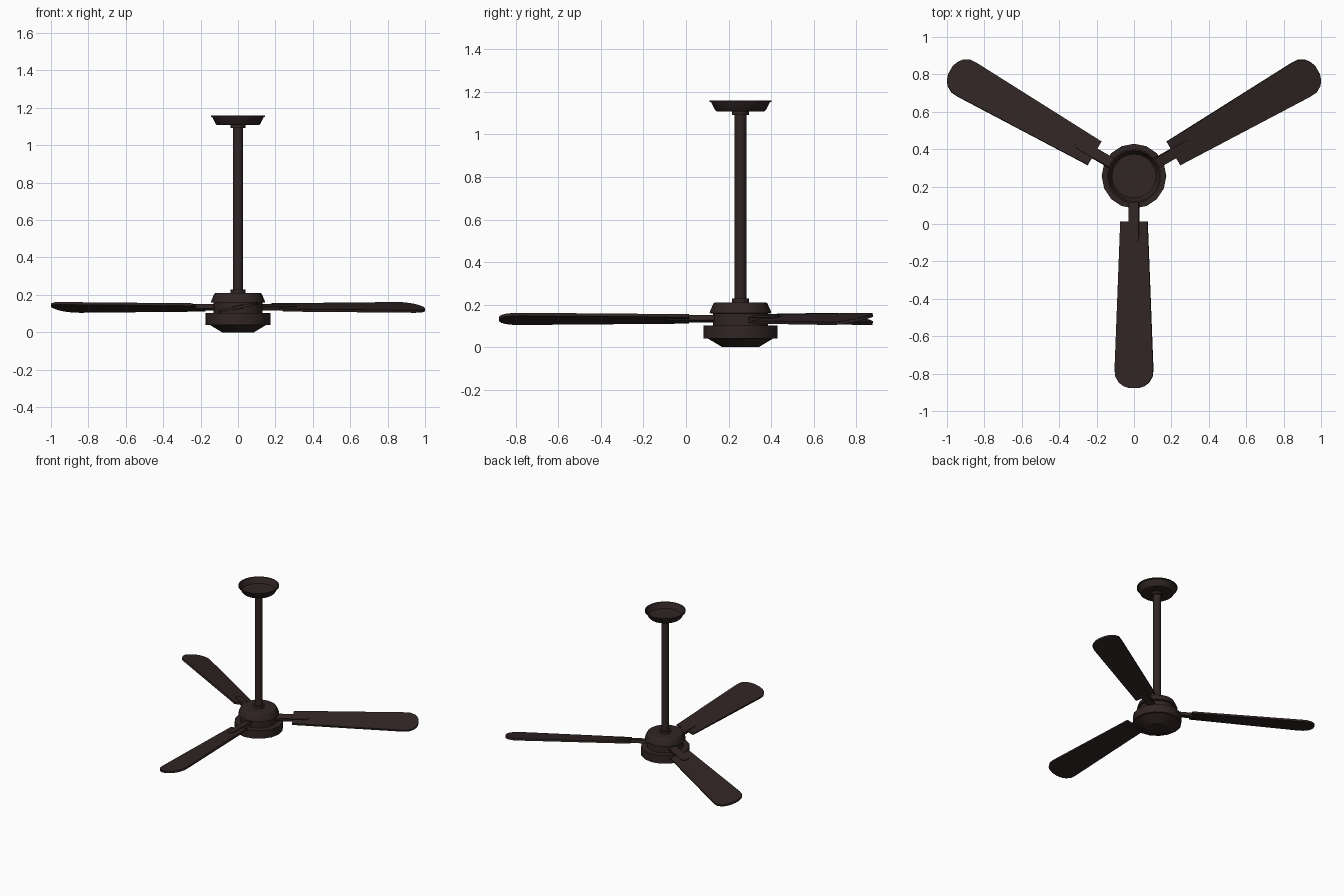
import bpy, bmesh, math
from mathutils import Matrix, Vector

if "Cube" in bpy.data.objects:
    bpy.data.objects.remove(bpy.data.objects["Cube"])

CY = 0.256        # fan axis position in y
BLADE_Z = 0.133   # height of the blade plane
PITCH = math.radians(12)

brown = bpy.data.materials.new("dark_brown")
brown.diffuse_color = (0.03, 0.0185, 0.018, 1)
brown.use_nodes = True
brown.node_tree.nodes["Principled BSDF"].inputs["Base Color"].default_value = brown.diffuse_color


def finish(name, bm, matrix=None):
    me = bpy.data.meshes.new(name)
    bm.to_mesh(me)
    bm.free()
    me.materials.append(brown)
    ob = bpy.data.objects.new(name, me)
    bpy.context.collection.objects.link(ob)
    ob.matrix_world = matrix or Matrix.Translation((0, CY, 0))
    bpy.ops.object.select_all(action='DESELECT')
    ob.select_set(True)
    bpy.context.view_layer.objects.active = ob
    bpy.ops.object.shade_smooth_by_angle(angle=math.radians(30))
    return ob


def lathe(name, profile, sides=16):
    """Spin an (r, z) profile about the fan axis."""
    bm = bmesh.new()
    vs = [bm.verts.new((r, 0, z)) for r, z in profile]
    es = [bm.edges.new(p) for p in zip(vs, vs[1:])]
    bmesh.ops.spin(bm, geom=vs + es, axis=(0, 0, 1), cent=(0, 0, 0),
                   angle=math.tau, steps=sides, use_duplicate=False)
    bmesh.ops.remove_doubles(bm, verts=bm.verts, dist=1e-5)
    bmesh.ops.recalc_face_normals(bm, faces=bm.faces)
    return finish(name, bm)


def slab(name, half, thick, matrix):
    """Flat plate, symmetric about its long axis, from (length, half width)."""
    outline = half + [(x, -w) for x, w in reversed(half)]
    bm = bmesh.new()
    f = bm.faces.new([bm.verts.new((x, w, -thick / 2)) for x, w in outline])
    ext = bmesh.ops.extrude_face_region(bm, geom=[f], use_keep_orig=True)
    top = [v for v in ext["geom"] if isinstance(v, bmesh.types.BMVert)]
    bmesh.ops.translate(bm, verts=top, vec=Vector((0, 0, thick)))
    bmesh.ops.recalc_face_normals(bm, faces=bm.faces)
    return finish(name, bm, matrix)


# Lower housing with tapered bottom
lathe("lower_housing", [(0, 0), (0.085, 0), (0.152, 0.04), (0.173, 0.04),
                        (0.173, 0.103), (0, 0.103)])
# Motor body with flared cap
lathe("motor_body", [(0, 0.1), (0.13, 0.1), (0.13, 0.158), (0.145, 0.16),
                     (0.142, 0.172), (0.126, 0.207), (0.12, 0.211), (0, 0.211)])
# Rod and its two collars
lathe("down_rod", [(0, 0.2), (0.028, 0.2), (0.028, 1.112), (0, 1.112)])
lathe("lower_collar", [(0, 0.205), (0.04, 0.205), (0.04, 0.23), (0, 0.23)])
lathe("upper_collar", [(0, 1.092), (0.04, 1.092), (0.04, 1.112), (0, 1.112)])
# Ceiling canopy: open dish
lathe("ceiling_canopy", [(0, 1.108), (0.112, 1.108), (0.12, 1.115),
                         (0.138, 1.152), (0.145, 1.152), (0.145, 1.16),
                         (0.137, 1.16), (0.118, 1.118), (0, 1.114)], 24)

# Three pitched blades on their arms
blade = [(0.243, 0.074), (1.03, 0.105), (1.07, 0.102), (1.104, 0.082),
         (1.124, 0.055), (1.134, 0.022)]
arm = [(0.06, 0.028), (0.33, 0.028), (0.347, 0.022), (0.356, 0.009)]
for i, deg in enumerate((30, 150, 270)):
    m = (Matrix.Translation((0, CY, BLADE_Z))
         @ Matrix.Rotation(math.radians(deg), 4, 'Z')
         @ Matrix.Rotation(PITCH, 4, 'X'))
    slab(f"blade_{i + 1}", blade, 0.014, m)
    slab(f"blade_arm_{i + 1}", arm, 0.024, m)
